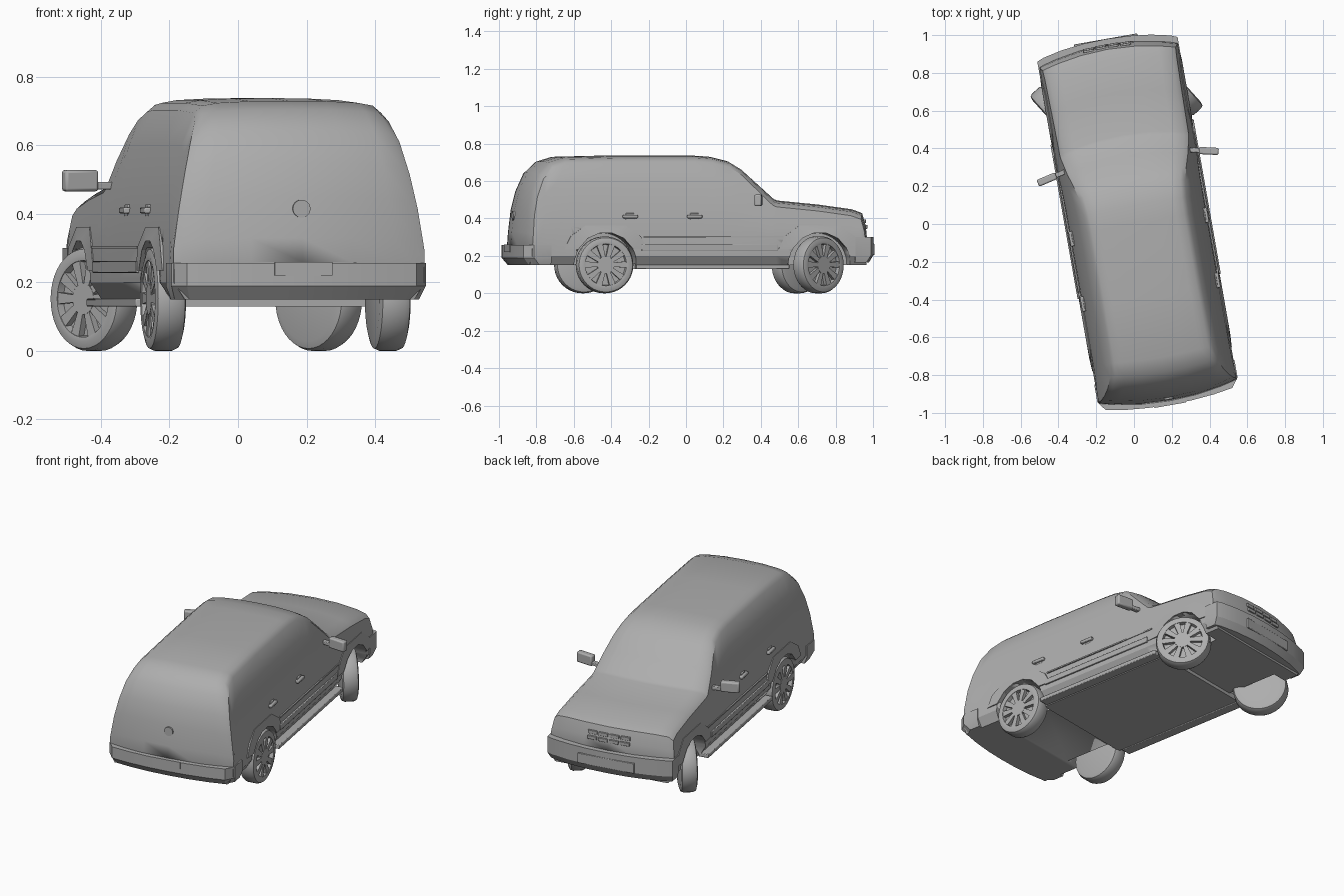
import bpy, bmesh, math
from mathutils import Matrix, Vector

if "Cube" in bpy.data.objects:
    bpy.data.objects.remove(bpy.data.objects["Cube"])

paint = bpy.data.materials.new("grey")
paint.diffuse_color = (0.42, 0.42, 0.42, 1)
paint.use_nodes = True
paint.node_tree.nodes["Principled BSDF"].inputs["Base Color"].default_value = paint.diffuse_color
PLACE = Matrix.Rotation(math.radians(10), 4, 'Z') @ Matrix.Translation((0.022, 0, 0))
parts = []


def make(name, verts, faces, bevel=0.0, smooth=30):
    me = bpy.data.meshes.new(name)
    me.from_pydata(verts, [], faces)
    bm = bmesh.new()
    bm.from_mesh(me)
    bmesh.ops.remove_doubles(bm, verts=bm.verts, dist=1e-5)
    bmesh.ops.recalc_face_normals(bm, faces=bm.faces)
    bm.to_mesh(me)
    bm.free()
    me.materials.append(paint)
    ob = bpy.data.objects.new(name, me)
    bpy.context.collection.objects.link(ob)
    if bevel:
        m = ob.modifiers.new("bevel", 'BEVEL')
        m.width, m.segments = bevel, 2
    bpy.ops.object.select_all(action='DESELECT')
    ob.select_set(True)
    bpy.context.view_layer.objects.active = ob
    bpy.ops.object.shade_smooth_by_angle(angle=math.radians(smooth))
    parts.append(ob)
    return ob


def loft(rings, closed=False):
    """Join equal rings of points; cap both ends unless closed."""
    n, k = len(rings[0]), len(rings)
    verts = [p for r in rings for p in r]
    faces = [(i * n + j, i * n + (j + 1) % n, (i + 1) % k * n + (j + 1) % n, (i + 1) % k * n + j)
             for i in range(k if closed else k - 1) for j in range(n)]
    if not closed:
        faces += [tuple(range(n)), tuple(range((k - 1) * n, k * n))]
    return verts, faces


def box(name, center, size, rot=None, bevel=0.0):
    m = Matrix.Translation(center) @ (rot or Matrix())
    rings = [[m @ Vector((x * size[0] / 2, y * size[1] / 2, z * size[2] / 2))
              for x, y in ((-1, -1), (1, -1), (1, 1), (-1, 1))] for z in (-1, 1)]
    return make(name, *loft(rings), bevel=bevel)


def interp(table, v):
    for (a, p), (b, q) in zip(table, table[1:]):
        if v <= b:
            return p + (q - p) * max(0, v - a) / (b - a)
    return table[-1][1]


# half width of the car at each height
WIDTH = [(.15, .34), (.2, .372), (.31, .372), (.46, .346), (.59, .317), (.69, .28), (.73, .26)]
# centre line height along the length
TOP = [(-.955, .26), (-.95, .33), (-.935, .45), (-.91, .55), (-.865, .645), (-.8, .705),
       (-.72, .73), (-.4, .738), (0, .738), (.1, .732), (.2, .708), (.27, .667), (.36, .59),
       (.455, .505), (.475, .497), (.7, .475), (.88, .45), (.935, .43), (.955, .36), (.962, .29)]


def bow(x, y):
    b = .05 * min(1, max(0, (-.5 - y) / .4)) - .055 * min(1, max(0, y / .4))
    return y + b * (x / .37) ** 2


# body shell
rings = []
for y, h in TOP:
    w = interp(WIDTH, h - .035)
    half = [(.34, .15), (.372, .2)]
    for t in (0, .3, .55, .8, 1):
        z = .215 + (h - .035 - .215) * t
        half.append((interp(WIDTH, z), z))
    half += [(w - .025, h - .014), (w * .75, h - .006), (w * .4, h - .001)]
    ring = half + [(0, h)] + [(-x, z) for x, z in reversed(half)]
    rings.append([(x, bow(x, y), z) for x, z in ring])
body = make("body", *loft(rings), smooth=32)

AXLES = {"rear": -.505, "front": .657}
# wheel arch openings
for end, y in AXLES.items():
    for s, side in ((-1, "left"), (1, "right")):
        rr = [[(s * x, y + .168 * math.cos(a * math.pi / 16), .155 + .168 * math.sin(a * math.pi / 16))
               for a in range(32)] for x in (.25, .45)]
        cut = make(f"{end}_{side}_arch_cutter", *loft(rr))
        cut.hide_render = True
        cut.hide_set(True)
        m = body.modifiers.new("arch", 'BOOLEAN')
        m.object, m.operation, m.solver = cut, 'DIFFERENCE', 'EXACT'

        # angular arch trim
        outer = [(-.225, .235), (-.19, .305), (-.11, .362), (.11, .362), (.19, .305), (.225, .235)]
        inner = [(.17 * math.cos(a), .155 + .17 * math.sin(a))
                 for a in [math.radians(d) for d in (152, 125, 102, 78, 55, 28)]]
        rr = []
        for (oy, oz), (iy, iz) in zip(outer, inner):
            rr.append([(s * (interp(WIDTH, oz) - .02), bow(.37, y) - bow(.37, y) + y + oy, oz),
                       (s * (interp(WIDTH, oz) + .003), y + oy, oz),
                       (s * .379, y + iy, iz), (s * .34, y + iy, iz)])
        make(f"{end}_{side}_arch_trim", *loft(rr), smooth=15)

# underbody
box("underbody", (0, .07, .145), (.64, .86, .03))

# wheels: turned tyre and dish, ten spokes and a hub
R = .152
TYRE = [(0, -.046), (.125, -.046), (.145, -.04), (R, -.025), (R, .025), (.145, .04),
        (.125, .046), (.112, .044), (.108, .022), (0, .022)]
for end, y in AXLES.items():
    for s, side in ((-1, "left"), (1, "right")):
        steer = math.radians(32 if end == "front" else 0)
        m = Matrix.Translation((s * .333, y, R)) @ Matrix.Rotation(steer, 4, 'Z')
        n = 40
        rr = [[m @ Vector((s * d, r * math.cos(2 * math.pi * i / n), r * math.sin(2 * math.pi * i / n)))
               for r, d in TYRE] for i in range(n)]
        make(f"{end}_{side}_tyre", *loft(rr, True))
        for i in range(10):
            a = math.radians(72 * (i // 2) + (17 if i % 2 else -17))
            turn = m @ Matrix.Rotation(a, 4, 'X')
            spoke = [[turn @ Vector((s * d, wy * k, r)) for r, wy in ((.03, -1), (.03, 1), (.112, 1), (.112, -1))
                      for k in [.010 if r < .05 else .017]] for d in (.02, .042)]
            make(f"{end}_{side}_spoke_{i}", *loft(spoke))
        hub = [[m @ Vector((s * d, .046 * math.cos(i * math.pi / 10), .046 * math.sin(i * math.pi / 10)))
                for i in range(20)] for d in (.02, .043)]
        make(f"{end}_{side}_hub", *loft(hub))


# bumpers, swept across the car with wrapped corners
def bumper(name, d, y0, z0, z1, arc_drop, corner, back, tuck):
    half = [(0, y0), (.12, y0 - arc_drop * .1), (.24, y0 - arc_drop * .45), (.34, y0 - arc_drop),
            (.377, corner), (.377, back)]
    plan = [(-x, y) for x, y in reversed(half[1:])] + half
    zs = ((z0, tuck), (z0 + .04, 0), (z1, 0))
    rr = [[(x * (1 - t), (y - t * .8 * (y > back)) * d, z) for x, y in plan] for z, t in zs]
    make(name, *loft(rr), smooth=25)


bumper("rear_bumper", -1, .975, .15, .257, .03, .895, .80, .04)
bumper("front_bumper", 1, .99, .165, .30, .04, .935, .85, .03)
box("plate_panel", (0, -.974, .24), (.17, .008, .04))
box("front_bumper_insert", (0, .985, .235), (.34, .012, .06), bevel=.003)

# tailgate button
rr = [[(.026 * math.cos(i * math.pi / 12), y, .415 + .026 * math.sin(i * math.pi / 12))
       for i in range(24)] for y in (-.946, -.93)]
make("tailgate_button", *loft(rr))

# grille blocks, two rows of four
for row, z in enumerate((.355, .385)):
    for i in range(4):
        x = (i - 1.5) * .066
        box(f"grille_{row}_{i}", (x, bow(x, .955 - (z - .36) * .28), z), (.056, .012, .02), bevel=.002)

# side fittings
for s, side in ((-1, "left"), (1, "right")):
    box(f"{side}_running_board", (s * .355, .075, .141), (.06, .83, .024), bevel=.004)
    box(f"{side}_side_moulding", (s * .373, .06, .245), (.012, .74, .034), bevel=.003)
    box(f"{side}_waist_strip", (s * .371, .08, .303), (.008, .76, .008))
    for k, y in enumerate((-.37, -.02)):
        box(f"{side}_handle_{k}", (s * .36, y, .41), (.024, .08, .018), bevel=.005)
        box(f"{side}_handle_plate_{k}", (s * .352, y, .41), (.012, .05, .036), bevel=.003)
    tilt = Matrix.Rotation(s * math.radians(-13), 4, 'Z')
    box(f"{side}_mirror", (s * .435, .312, .497), (.105, .038, .062), tilt, .008)
    box(f"{side}_mirror_arm", (s * .37, .328, .482), (.09, .026, .022), tilt, .004)

# turn the finished car to its parked heading
for ob in parts:
    ob.matrix_world = PLACE @ ob.matrix_world
